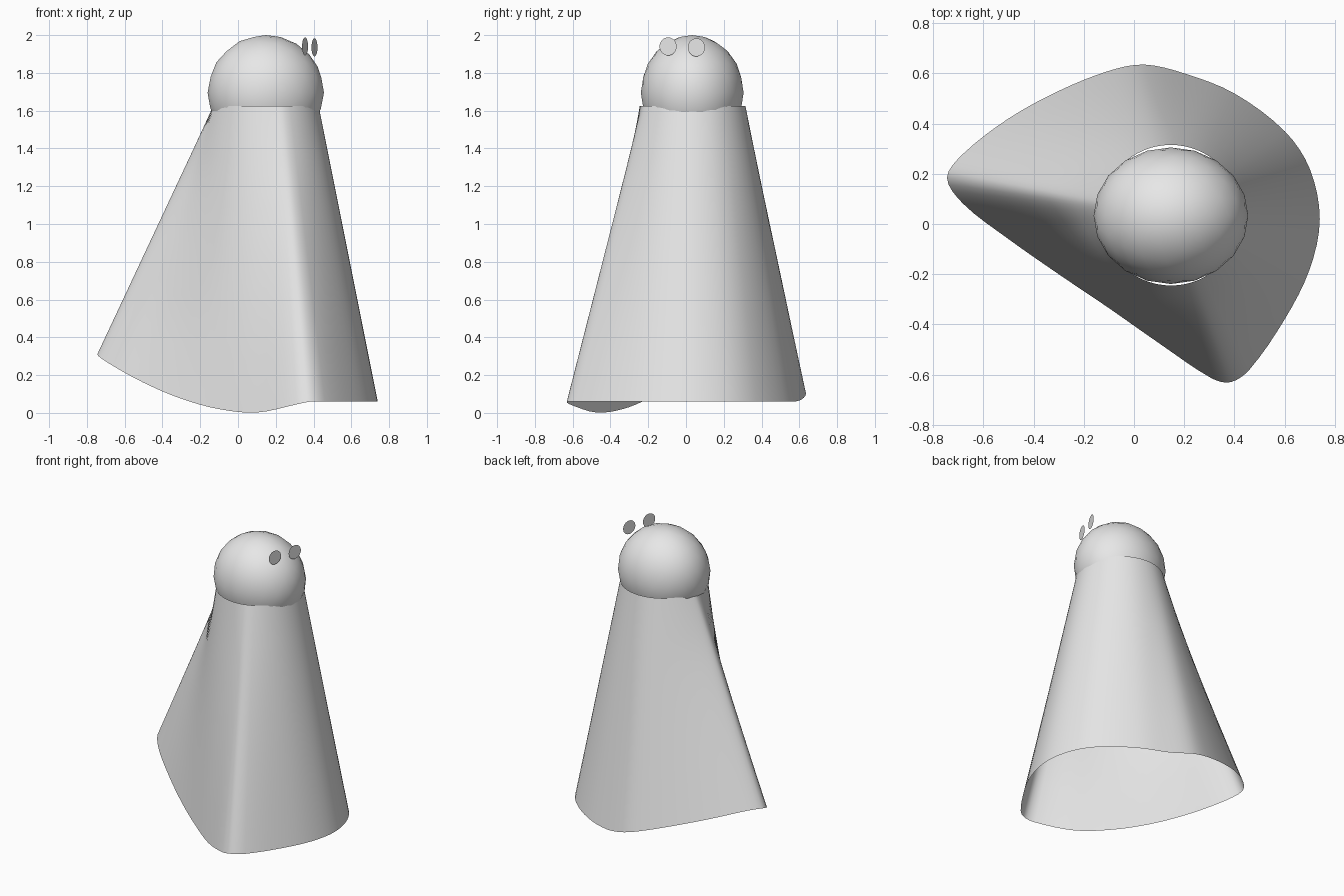
import bpy
import bmesh
import math
from mathutils import Vector, Matrix

cube = bpy.data.objects.get("Cube")
if cube:
    bpy.data.objects.remove(cube, do_unlink=True)

grey = bpy.data.materials.new("plain grey")
grey.use_nodes = True
GREY_COLOUR = (0.8, 0.8, 0.8, 1)
grey.diffuse_color = GREY_COLOUR
for node in grey.node_tree.nodes:
    if node.type == 'BSDF_PRINCIPLED':
        node.inputs["Base Color"].default_value = GREY_COLOUR


def finish(name, bm, smooth=True):
    """Turn a bmesh into a named object in the scene."""
    mesh = bpy.data.meshes.new(name)
    bm.to_mesh(mesh)
    bm.free()
    mesh.materials.append(grey)
    for polygon in mesh.polygons:
        polygon.use_smooth = smooth
    obj = bpy.data.objects.new(name, mesh)
    bpy.context.collection.objects.link(obj)
    return obj


def closed_spline(points, steps):
    """Smooth closed path through the control points."""
    path = []
    count = len(points)
    for i in range(count):
        a, b, c, d = (points[(i + k) % count] for k in (-1, 0, 1, 2))
        # Chord-scaled tangents keep uneven spacing free of overshoot
        before, chord, after = (b - a).length, (c - b).length, (d - c).length
        start = (c - a) * (chord / (before + chord))
        end = (d - b) * (chord / (chord + after))
        for s in range(steps):
            t = s / steps
            h = t * t * (3 - 2 * t)
            path.append(b.lerp(c, h) + start * t * (1 - t) ** 2
                        - end * t * t * (1 - t))
    return path


# Flared robe: open ruled surface from a round collar to a swept hem
collar_centre = Vector((0.147, 0.035, 1.625))
COLLAR_RADIUS = 0.28
hem = [Vector(p) for p in (
    (0.74, 0.02, 0.06), (0.7, 0.22, 0.06), (0.6, 0.37, 0.06),
    (0.4, 0.52, 0.06), (0.2, 0.6, 0.065), (0.04, 0.635, 0.1),
    (-0.1, 0.61, 0.14), (-0.3, 0.53, 0.2), (-0.5, 0.42, 0.26),
    (-0.68, 0.28, 0.31), (-0.745, 0.185, 0.31), (-0.68, 0.08, 0.26),
    (-0.5, -0.06, 0.16), (-0.3, -0.2, 0.075), (-0.1, -0.335, 0.02),
    (0.1, -0.475, 0.002), (0.31, -0.615, 0.045), (0.385, -0.63, 0.06),
    (0.46, -0.58, 0.06), (0.6, -0.38, 0.06), (0.7, -0.18, 0.06))]
ROWS = 6
bm = bmesh.new()
columns = []
for low in closed_spline(hem, 4):
    outward = low - collar_centre
    outward.z = 0
    high = collar_centre + outward.normalized() * COLLAR_RADIUS
    columns.append([bm.verts.new(low.lerp(high, r / ROWS)) for r in range(ROWS + 1)])
for i, left in enumerate(columns):
    right = columns[(i + 1) % len(columns)]
    for r in range(ROWS):
        bm.faces.new((left[r], right[r], right[r + 1], left[r + 1]))
finish("robe", bm)

# Rounded head resting in the collar
bm = bmesh.new()
bmesh.ops.create_icosphere(bm, subdivisions=3, radius=1,
                           matrix=Matrix.Translation((0.147, 0.033, 1.695))
                           @ Matrix.Diagonal((0.308, 0.272, 0.305, 1)))
finish("head", bm)

# Flat round eyes standing off the head
facing = Vector((0.94, -0.33, 0)).to_track_quat('Z', 'Y').to_matrix().to_4x4()
for name, place in (("right_eye", (0.355, -0.095, 1.94)),
                    ("left_eye", (0.405, 0.055, 1.935))):
    bm = bmesh.new()
    bmesh.ops.create_circle(bm, cap_ends=True, segments=32, radius=0.048,
                            matrix=Matrix.Translation(place) @ facing)
    finish(name, bm, smooth=False)
